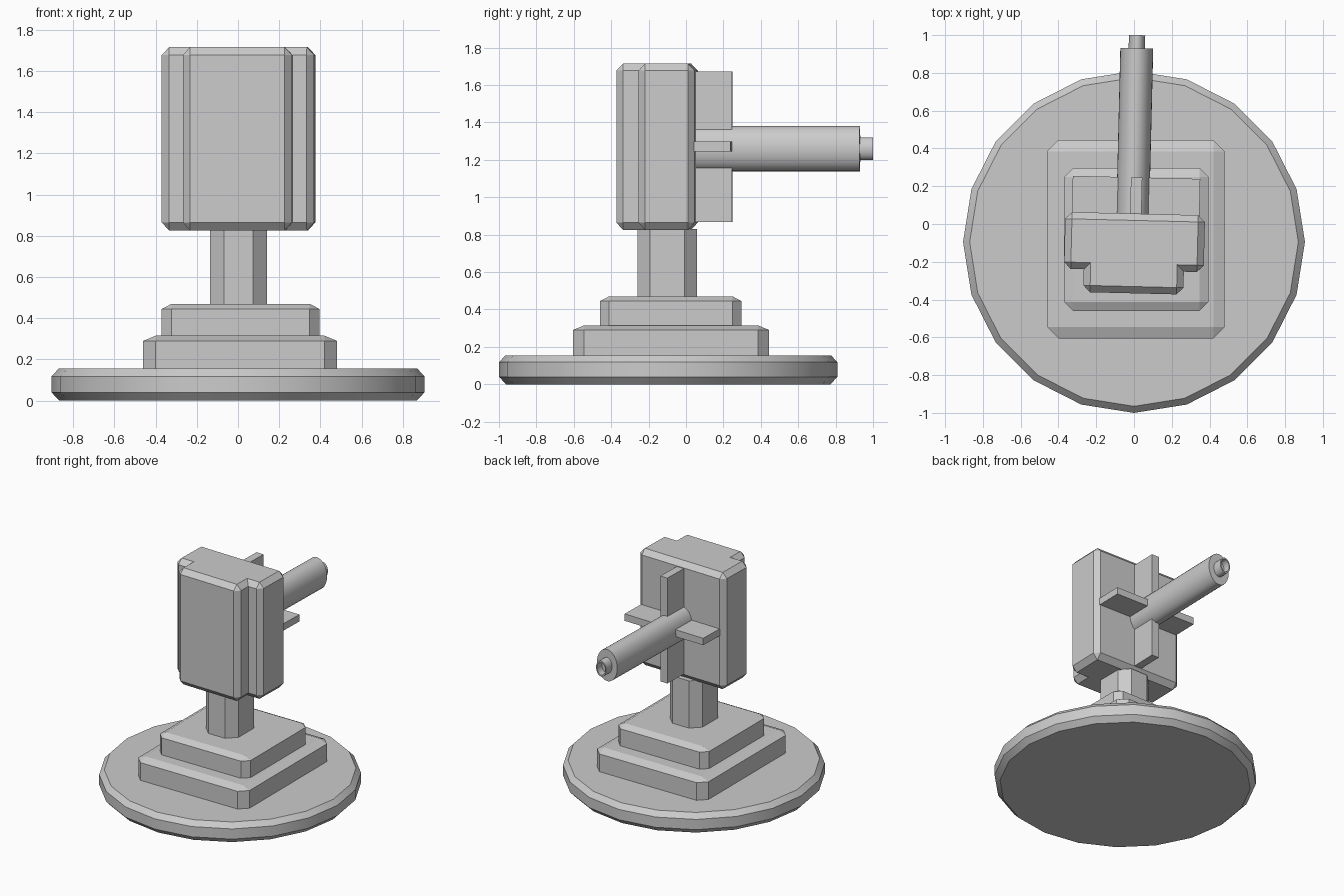
import bpy, bmesh
from math import sin, cos, pi, radians
from mathutils import Matrix

if "Cube" in bpy.data.objects:
    bpy.data.objects.remove(bpy.data.objects["Cube"])

TURN = Matrix.Rotation(radians(-1.4), 4, 'Z')   # slight yaw of the head group


def loft(name, rings, matrix=Matrix.Identity(4), smooth=False, caps=True):
    """Skin a list of equal-length point rings, closing both ends."""
    bm = bmesh.new()
    loops = [[bm.verts.new(p) for p in r] for r in rings]
    n = len(loops[0])
    for a, b in zip(loops, loops[1:]):
        for i in range(n):
            j = (i + 1) % n
            bm.faces.new((a[i], a[j], b[j], b[i]))
    bm.faces.new(loops[0][::-1])
    bm.faces.new(loops[-1])
    bmesh.ops.remove_doubles(bm, verts=bm.verts, dist=0.0005)
    bmesh.ops.recalc_face_normals(bm, faces=bm.faces)
    bm.transform(matrix)
    me = bpy.data.meshes.new(name)
    bm.to_mesh(me)
    bm.free()
    ob = bpy.data.objects.new(name, me)
    bpy.context.collection.objects.link(ob)
    if smooth:
        bpy.ops.object.select_all(action='DESELECT')
        ob.select_set(True)
        bpy.context.view_layer.objects.active = ob
        bpy.ops.object.shade_smooth_by_angle(angle=radians(30))
    return ob


def rect(x0, x1, y0, y1, c, z):
    """Rectangle with corners cut by c."""
    return [(x0 + c, y0, z), (x1 - c, y0, z), (x1, y0 + c, z), (x1, y1 - c, z),
            (x1 - c, y1, z), (x0 + c, y1, z), (x0, y1 - c, z), (x0, y0 + c, z)]


def circle(r, z, n, cy=0.0):
    return [(r * sin(2 * pi * i / n), cy - r * cos(2 * pi * i / n), z) for i in range(n)]


# Round base plate
loft("base_plate", [circle(r, z, 20, -0.095) for r, z in
                    ((0.867, 0), (0.905, 0.04), (0.905, 0.118), (0.87, 0.155))], smooth=True)


# Two stepped plinths with chamfered top edges
def plinth(name, x0, x1, y0, y1, z0, z1, c):
    loft(name, [rect(x0, x1, y0, y1, c, z0), rect(x0, x1, y0, y1, c, z1 - 0.025),
                rect(x0 + c, x1 - c, y0 + c, y1 - c, 0, z1)])


plinth("lower_plinth", -0.46, 0.48, -0.605, 0.445, 0.155, 0.315, 0.06)
plinth("upper_plinth", -0.37, 0.395, -0.46, 0.297, 0.315, 0.47, 0.048)

# Neck post
loft("neck_post", [rect(-0.135, 0.14, -0.26, 0.06, 0.067, z) for z in (0.47, 0.83)])


# Head housing: T-shaped plan, chamfered all round
def tee(i, c, z):
    w, f, yb, ys, yf = 0.37 - i, 0.265 - i, 0.055 - i, -0.246 + i, -0.367 + i
    half = [(f - c, yf), (f, yf + c), (f, ys), (w - c, ys), (w, ys + c), (w, yb - c), (w - c, yb)]
    pts = half + [(-x, y) for x, y in reversed(half)]
    return [(x + 0.005, y, z) for x, y in pts]


loft("head_housing", [tee(0.036, 0, 0.825), tee(0, 0.036, 0.865),
                      tee(0, 0.036, 1.677), tee(0.036, 0, 1.715)], TURN)

# Crossed fins behind the head
loft("upright_fin", [rect(-0.022, 0.038, 0.05, 0.247, 0, z) for z in (0.868, 1.672)], TURN)
loft("flat_fin", [rect(-0.33, 0.345, 0.05, 0.247, 0, z) for z in (1.245, 1.298)], TURN)

# Oval barrel and hollow tip, lying along +y
AIM = (TURN @ Matrix.Translation((-0.008, 0, 1.26)) @ Matrix.Diagonal((0.72, 1, 1, 1))
       @ Matrix.Rotation(radians(-90), 4, 'X'))
loft("barrel", [circle(0.121, z, 32) for z in (0.05, 0.93)], AIM, smooth=True)
loft("barrel_tip", [circle(r, z, 32) for r, z in
                    ((0.06, 0.93), (0.06, 1.0), (0.048, 1.0), (0.048, 0.945))], AIM, smooth=True)
